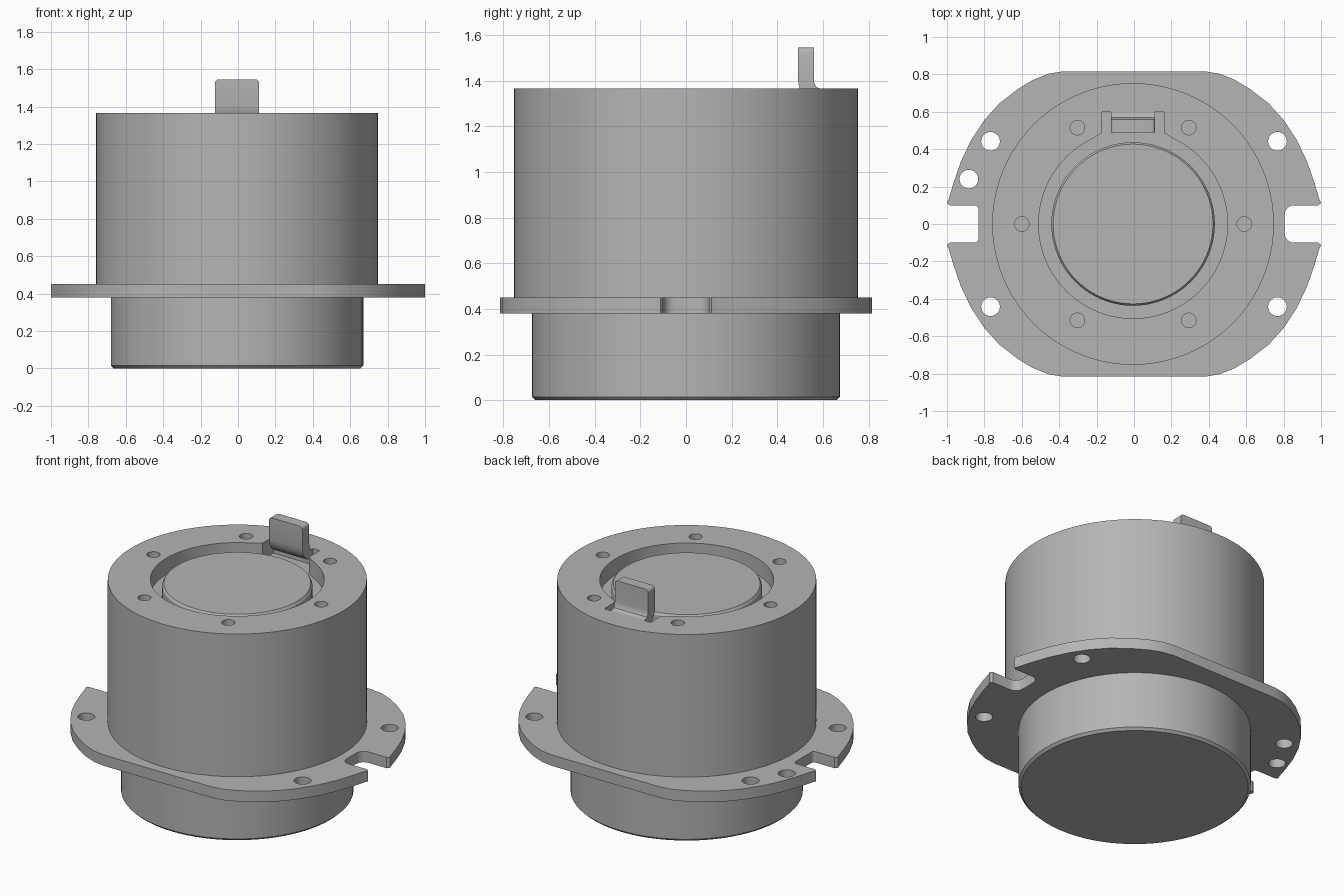
import bpy
import bmesh
import math
from math import cos, sin, pi

cube = bpy.data.objects.get("Cube")
if cube:
    bpy.data.objects.remove(cube, do_unlink=True)

GREY = (0.46, 0.46, 0.46, 1.0)
grey = bpy.data.materials.new("machined_grey")
grey.use_nodes = True
grey.diffuse_color = GREY
grey.node_tree.nodes["Principled BSDF"].inputs["Base Color"].default_value = GREY

AXIS_X = -0.005      # the round parts sit slightly off the plate centre
TOP = 1.365          # top of the housing
FLOOR = 1.26         # floor of the top recess
SEGMENTS = 80


def make_object(name, bm):
    bmesh.ops.recalc_face_normals(bm, faces=bm.faces[:])
    mesh = bpy.data.meshes.new(name)
    bm.to_mesh(mesh)
    bm.free()
    mesh.materials.append(grey)
    obj = bpy.data.objects.new(name, mesh)
    bpy.context.collection.objects.link(obj)
    return obj


def lathe(name, profile):
    """Spin a closed (radius, z) profile about the vertical axis."""
    bm = bmesh.new()
    verts = [bm.verts.new((r, 0, z)) for r, z in profile]
    edges = [bm.edges.new(pair) for pair in zip(verts, verts[1:])]
    bmesh.ops.spin(bm, geom=verts + edges, cent=(0, 0, 0), axis=(0, 0, 1),
                   angle=2 * pi, steps=SEGMENTS, use_duplicate=False)
    bmesh.ops.remove_doubles(bm, verts=bm.verts[:], dist=1e-4)
    bmesh.ops.translate(bm, verts=bm.verts[:], vec=(AXIS_X, 0, 0))
    return make_object(name, bm)


def prism(name, points, offset):
    """Extrude a closed outline of 3D points by an offset vector."""
    bm = bmesh.new()
    face = bm.faces.new([bm.verts.new(p) for p in points])
    result = bmesh.ops.extrude_face_region(bm, geom=[face])
    moved = [v for v in result["geom"] if isinstance(v, bmesh.types.BMVert)]
    bmesh.ops.translate(bm, verts=moved, vec=offset)
    return make_object(name, bm)


def drill(name, x, y, radius, low, high):
    ring = [(x + radius * cos(2 * pi * i / 24), y + radius * sin(2 * pi * i / 24), low)
            for i in range(24)]
    return prism(name, ring, (0, 0, high - low))


def cut(target, cutters):
    for cutter in cutters:
        cutter.hide_render = True
        mod = target.modifiers.new("cut", "BOOLEAN")
        mod.operation = "DIFFERENCE"
        mod.solver = "EXACT"
        mod.object = cutter
        bpy.context.view_layer.objects.active = target
        bpy.ops.object.modifier_apply(modifier=mod.name)
        bpy.data.objects.remove(cutter, do_unlink=True)


def smooth(obj):
    bpy.ops.object.select_all(action="DESELECT")
    obj.select_set(True)
    bpy.context.view_layer.objects.active = obj
    bpy.ops.object.shade_smooth_by_angle(angle=math.radians(30))


# Lower spigot with a chamfered bottom edge
spigot = lathe("lower_spigot", [(0, 0), (0.66, 0), (0.675, 0.015), (0.675, 0.4), (0, 0.4)])

# Main housing with a round recess in its top
housing = lathe("main_housing", [(0, 0.41), (0.753, 0.41), (0.753, TOP), (0.505, TOP),
                                 (0.505, FLOOR), (0, FLOOR)])

# Pocket for the tab, flaring into the round recess
half_pocket = [(0.165, 0.6), (0.165, 0.49), (0.26, 0.425), (0.2, 0.38)]
outline = half_pocket + [(-x, y) for x, y in reversed(half_pocket)]
pocket = prism("pocket_cutter", [(x + AXIS_X, y, FLOOR) for x, y in outline], (0, 0, 0.2))
screw_holes = [drill("screw_cutter", AXIS_X + 0.595 * cos(i * pi / 3),
                     0.595 * sin(i * pi / 3), 0.039, TOP - 0.15, TOP + 0.1)
               for i in range(6)]
cut(housing, [pocket] + screw_holes)

# Raised disc inside the recess
disc = lathe("centre_disc", [(0, FLOOR - 0.02), (0.437, FLOOR - 0.02), (0.437, 1.325),
                             (0.427, 1.34), (0, 1.34)])

# Mounting flange: one quarter of the edge, mirrored, with a notch on each side
quarter = [(0.38, 0.816), (0.46, 0.803), (0.54, 0.77), (0.62, 0.722), (0.72, 0.645),
           (0.80, 0.556), (0.87, 0.45), (0.925, 0.335), (0.965, 0.22), (0.99, 0.135)]


def notched_side(depth_x, radius):
    """Upper half of one side, from the flat edge to the notch floor."""
    side = quarter + [(1.0, 0.112), (0.985, 0.1)]
    for i in range(6):
        a = i * pi / 10
        side.append((depth_x + radius * (1 - sin(a)), 0.1 - radius * (1 - cos(a))))
    return side


right = notched_side(0.805, 0.05)
left = [(-x, y) for x, y in notched_side(0.832, 0.02)]
edge = right + [(x, -y) for x, y in reversed(right)]
edge += [(x, -y) for x, y in left] + left[::-1]
flange = prism("mounting_flange", [(x, y, 0.38) for x, y in edge], (0, 0, 0.07))
bolt_spots = [(sx * 0.767, sy * 0.442) for sx in (-1, 1) for sy in (-1, 1)]
bolt_spots.append((-0.883, 0.24))
cut(flange, [drill("bolt_cutter", x, y, 0.05, 0.3, 0.5) for x, y in bolt_spots])

# Bent tab rising from the back of the pocket
bend = [(0.49, 1.545), (0.49, 1.405), (0.496, 1.37), (0.512, 1.34), (0.538, 1.318),
        (0.57, 1.31), (0.61, 1.31), (0.61, TOP), (0.585, TOP), (0.57, 1.373),
        (0.562, 1.39), (0.56, 1.41), (0.56, 1.545)]
tab = prism("bent_tab", [(AXIS_X - 0.118, y, z) for y, z in bend], (0.236, 0, 0))
bm = bmesh.new()
bm.from_mesh(tab.data)
corners = [e for e in bm.edges if all(v.co.z > 1.5 for v in e.verts)
           and abs(e.verts[0].co.y - e.verts[1].co.y) > 0.05]
bmesh.ops.bevel(bm, geom=corners, offset=0.02, segments=4, profile=0.5, affect="EDGES")
bm.to_mesh(tab.data)
bm.free()

for part in (spigot, housing, disc, flange, tab):
    smooth(part)
